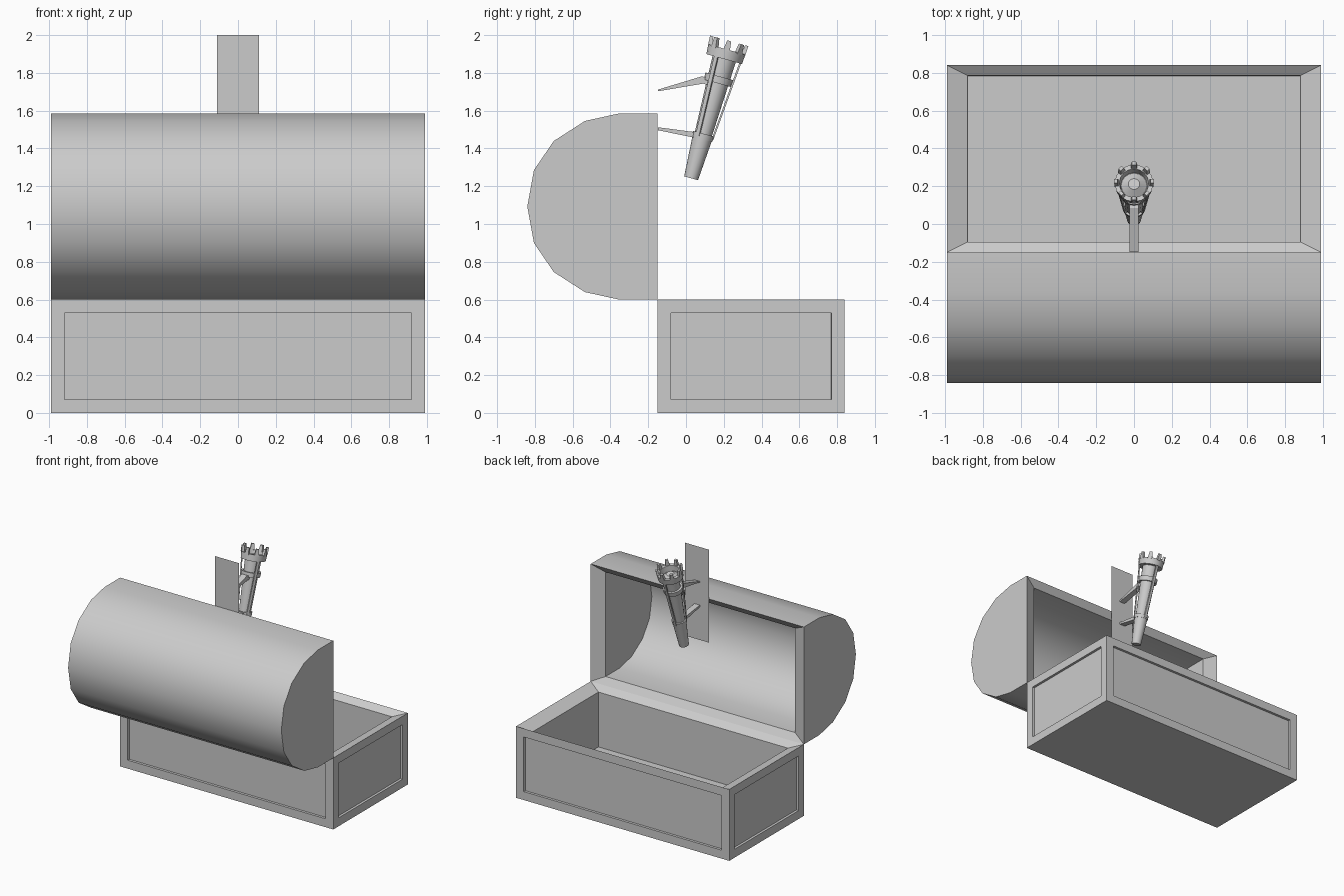
import bpy, bmesh, math
from mathutils import Vector, Matrix

if "Cube" in bpy.data.objects:
    bpy.data.objects.remove(bpy.data.objects["Cube"])

TILT = math.radians(15.5)
TORCH = Matrix.Translation((0, 0.027, 1.242)) @ Matrix.Rotation(-TILT, 4, 'X')


def finish(bm, name, smooth=False, matrix=None, recalc=True):
    if recalc:
        bmesh.ops.recalc_face_normals(bm, faces=bm.faces[:])
    me = bpy.data.meshes.new(name)
    bm.to_mesh(me)
    bm.free()
    ob = bpy.data.objects.new(name, me)
    bpy.context.collection.objects.link(ob)
    if matrix:
        me.transform(matrix)
    if smooth:
        bpy.ops.object.select_all(action='DESELECT')
        ob.select_set(True)
        bpy.context.view_layer.objects.active = ob
        bpy.ops.object.shade_smooth_by_angle(angle=math.radians(32))
    return ob


def prism(bm, profile, half, skip_last=False):
    """Extrude a (y, z) profile along x; returns the two vertex rows."""
    rows = [[bm.verts.new((x, y, z)) for y, z in profile] for x in (-half, half)]
    a, b = rows
    n = len(profile)
    for i in range(n - 1 if skip_last else n):
        j = (i + 1) % n
        bm.faces.new((a[i], a[j], b[j], b[i]))
    bm.faces.new(a)
    bm.faces.new(b)
    return rows


def lathe(name, profile, sides=16, closed=False):
    """Spin an (r, z) profile around the torch axis."""
    bm = bmesh.new()
    rings = []
    for r, z in profile:
        rings.append([bm.verts.new((r * math.cos(2 * math.pi * k / sides),
                                    r * math.sin(2 * math.pi * k / sides), z))
                      for k in range(sides)])
    pairs = list(zip(rings, rings[1:]))
    if closed:
        pairs.append((rings[-1], rings[0]))
    else:
        bm.faces.new(rings[0])
        bm.faces.new(rings[-1])
    for a, b in pairs:
        for k in range(sides):
            m = (k + 1) % sides
            bm.faces.new((a[k], a[m], b[m], b[k]))
    return finish(bm, name, True, TORCH)


# chest base: box with sunken side panels and a bevelled, hollow top
bm = bmesh.new()
bmesh.ops.create_cube(bm, size=1, matrix=Matrix.Translation((0, 0.345, 0.3))
                      @ Matrix.Diagonal((1.98, 0.99, 0.6, 1)))
bm.normal_update()
sides = [f for f in bm.faces if abs(f.normal.z) < 0.5]
top = next(f for f in bm.faces if f.normal.z > 0.5)
bmesh.ops.inset_individual(bm, faces=sides, thickness=0.1)
bmesh.ops.inset_individual(bm, faces=sides, thickness=0.001, depth=-0.02)
bmesh.ops.inset_individual(bm, faces=[top], thickness=0.001)
for v in top.verts:
    v.co = (math.copysign(0.88, v.co.x),
            0.345 + math.copysign(0.44, v.co.y - 0.345), 0.56)
bmesh.ops.inset_individual(bm, faces=[top], thickness=0.001)
for v in top.verts:
    v.co.z = 0.1
finish(bm, "chest_base")

# open lid: rounded outer shell, scaled inner shell, sloped rim between them
half_arc = [(-0.15, 0.4925), (-0.355, 0.4925), (-0.535, 0.453),
            (-0.70, 0.347), (-0.805, 0.193), (-0.84, 0)]
MID = 1.0925
outer = [(y, MID + h) for y, h in half_arc] + [(y, MID - h) for y, h in half_arc[-2::-1]]
inner = [(-0.19 + (y + 0.15) * 0.89, MID + (z - MID) * 0.89) for y, z in outer]
bm = bmesh.new()
oa, ob_ = prism(bm, outer, 0.99, True)
ia, ib = prism(bm, inner, 0.88, True)
o = [oa[0], ob_[0], ob_[-1], oa[-1]]
i = [ia[0], ib[0], ib[-1], ia[-1]]
for k in range(4):
    m = (k + 1) % 4
    bm.faces.new((o[k], o[m], i[m], i[k]))
finish(bm, "chest_lid", True)

# torch wall plate: a flat upright sheet
bm = bmesh.new()
bm.faces.new([bm.verts.new(c) for c in ((0.11, -0.147, 1.22), (-0.11, -0.147, 1.22),
                                        (-0.11, -0.147, 2.0), (0.11, -0.147, 2.0))])
finish(bm, "torch_wall_plate", recalc=False)

# torch handle and collars
lathe("torch_grip", [(0.038, 0), (0.054, 0.235)])
lathe("torch_shaft", [(0.046, 0.23), (0.064, 0.66)])
lathe("lower_collar", [(0.056, 0.215), (0.058, 0.245)])
lathe("upper_collar", [(0.074, 0.522), (0.077, 0.56)])

# torch crown: ring and inner core
lathe("crown_ring", [(0.06, 0.655), (0.098, 0.655), (0.102, 0.708), (0.078, 0.708), (0.07, 0.66)],
      closed=True)
lathe("crown_core", [(0.072, 0.656), (0.03, 0.69)])

# crown teeth: tapered blocks
bm = bmesh.new()
for k in range(8):
    cube = bmesh.ops.create_cube(bm, size=1)["verts"]
    for v in cube:
        up = v.co.z > 0
        v.co = Vector((v.co.x * (0.022 if up else 0.036),
                       0.091 + v.co.y * (0.018 if up else 0.022) + (0.005 if up else 0),
                       0.755 if up else 0.70))
    bmesh.ops.rotate(bm, verts=cube, matrix=Matrix.Rotation(math.radians(45 * k), 3, 'Z'))
finish(bm, "crown_teeth", matrix=TORCH)

# thin struts from the lower collar up to the crown
bm = bmesh.new()
for k in range(3):
    cube = bmesh.ops.create_cube(bm, size=1)["verts"]
    for v in cube:
        up = v.co.z > 0
        v.co = Vector((v.co.x * 0.022, (0.088 if up else 0.054) + v.co.y * 0.01,
                       0.66 if up else 0.225))
    bmesh.ops.rotate(bm, verts=cube, matrix=Matrix.Rotation(math.radians(120 * k), 3, 'Z'))
finish(bm, "torch_struts", matrix=TORCH)

# bracket arms reaching from the plate to the collars
for name, prof in {
    "upper_arm": [(-0.147, 1.703), (-0.147, 1.712), (0.085, 1.782), (0.16, 1.76),
                  (0.15, 1.725), (0.09, 1.743)],
    "lower_arm": [(-0.147, 1.496), (-0.147, 1.512), (0.05, 1.486), (0.09, 1.475),
                  (0.085, 1.445), (0.04, 1.458)],
}.items():
    bm = bmesh.new()
    prism(bm, prof, 0.025)
    finish(bm, name)
